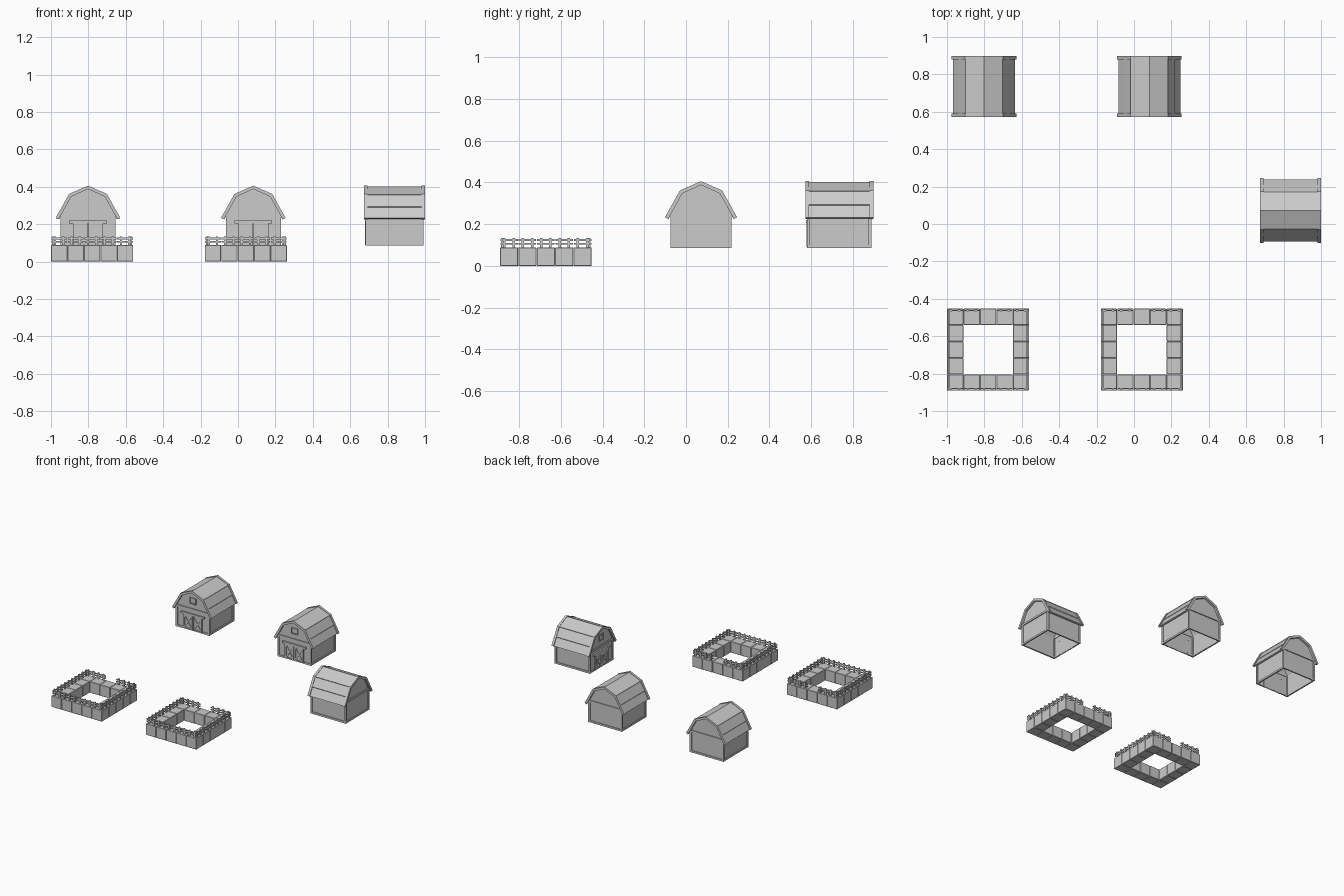
import bpy, bmesh, math
from mathutils import Matrix, Vector

if "Cube" in bpy.data.objects:
    bpy.data.objects.remove(bpy.data.objects["Cube"])


def finish(bm, name, place):
    bmesh.ops.transform(bm, matrix=place, verts=bm.verts)
    me = bpy.data.meshes.new(name)
    bm.to_mesh(me)
    bm.free()
    ob = bpy.data.objects.new(name, me)
    bpy.context.collection.objects.link(ob)
    return ob


def box(bm, x0, x1, y0, y1, z0, z1):
    m = Matrix.Translation(((x0 + x1) / 2, (y0 + y1) / 2, (z0 + z1) / 2))
    m = m @ Matrix.Diagonal((x1 - x0, y1 - y0, z1 - z0, 1))
    bmesh.ops.create_cube(bm, size=1, matrix=m)


def bar(bm, a, b, width, y0, y1):
    # flat board between two (x, z) points
    a, b = Vector(a), Vector(b)
    d, c = b - a, (a + b) / 2
    m = Matrix.Translation((c.x, (y0 + y1) / 2, c.y))
    m = m @ Matrix.Rotation(-math.atan2(d.y, d.x), 4, 'Y')
    m = m @ Matrix.Diagonal((d.length, y1 - y0, width, 1))
    bmesh.ops.create_cube(bm, size=1, matrix=m)


def prism(bm, pts, y0, y1):
    # (x, z) outline extruded along y
    f = bm.faces.new([bm.verts.new((x, y0, z)) for x, z in pts])
    r = bmesh.ops.extrude_face_region(bm, geom=[f], use_keep_orig=True)
    vs = [v for v in r['geom'] if isinstance(v, bmesh.types.BMVert)]
    bmesh.ops.translate(bm, vec=(0, y1 - y0, 0), verts=vs)
    bmesh.ops.recalc_face_normals(bm, faces=bm.faces)


def mirrored(half):
    return half + [(-x, z) for x, z in reversed(half) if x > 0]


def gambrel(bm, outer, inner, y0, y1):
    prism(bm, mirrored(outer) + mirrored(inner)[::-1], y0, y1)


BASE = 0.087


def barn(name, x, y, turn):
    place = Matrix.Translation((x, y, 0)) @ Matrix.Rotation(turn, 4, 'Z')

    # hollow shell, open underneath
    bm = bmesh.new()
    prism(bm, mirrored([(0.139, BASE), (0.139, 0.262), (0.091, 0.348), (0, 0.390)]), -0.147, 0.147)
    low = [f for f in bm.faces if f.calc_center_median().z < BASE + 0.001]
    bmesh.ops.delete(bm, geom=low, context='FACES')
    finish(bm, name + "_walls", place)

    # corner posts, sill boards and gable boards
    bm = bmesh.new()
    for s in (-1, 1):
        for t in (-1, 1):
            xs, ys = sorted((s * 0.133, s * 0.147)), sorted((t * 0.140, t * 0.154))
            box(bm, *xs, *ys, BASE, 0.25)
        xs = sorted((s * 0.135, s * 0.146))
        box(bm, *xs, -0.14, 0.14, BASE, BASE + 0.014)
        box(bm, *sorted((s * 0.085, s * 0.133)), -0.153, -0.143, BASE, BASE + 0.014)
        box(bm, -0.146, 0.146, *sorted((s * 0.144, s * 0.154)), 0.245, 0.260)
    box(bm, -0.133, 0.133, 0.143, 0.153, BASE, BASE + 0.014)
    finish(bm, name + "_frame_boards", place)

    # main roof with overlapping lower and upper courses
    bm = bmesh.new()
    gambrel(bm, [(0.166, 0.232), (0.134, 0.290), (0.136, 0.294), (0.098, 0.356),
                 (0.100, 0.360), (0, 0.402)],
            [(0.154, 0.228), (0.091, 0.347), (0.091, 0.347), (0.090, 0.348),
             (0.089, 0.349), (0, 0.390)], -0.150, 0.150)
    finish(bm, name + "_roof", place)

    # heavier edge boards at both roof ends
    bm = bmesh.new()
    for y0 in (-0.163, 0.145):
        gambrel(bm, [(0.173, 0.233), (0.101, 0.362), (0, 0.406)],
                [(0.157, 0.226), (0.090, 0.347), (0, 0.388)], y0, y0 + 0.018)
    finish(bm, name + "_roof_edges", place)

    # pair of cross-braced doors with a sliding rail above
    bm = bmesh.new()
    for c in (-0.041, 0.041):
        x0, x1, z0, z1 = c - 0.039, c + 0.039, BASE + 0.003, 0.205
        box(bm, x0, x1, -0.151, -0.146, z0, z1)
        for xa in (x0, x1 - 0.010):
            box(bm, xa, xa + 0.010, -0.157, -0.150, z0, z1)
        for za in (z0, z1 - 0.010):
            box(bm, x0, x1, -0.156, -0.150, za, za + 0.010)
        bar(bm, (x0 + 0.007, z0 + 0.007), (x1 - 0.007, z1 - 0.007), 0.009, -0.1555, -0.150)
        bar(bm, (x0 + 0.007, z1 - 0.007), (x1 - 0.007, z0 + 0.007), 0.009, -0.1550, -0.150)
    finish(bm, name + "_doors", place)
    bm = bmesh.new()
    box(bm, -0.101, 0.101, -0.159, -0.146, 0.205, 0.220)
    finish(bm, name + "_door_rail", place)

    # loft window
    bm = bmesh.new()
    box(bm, -0.022, 0.022, -0.149, -0.146, 0.302, 0.340)
    for z in (0.297, 0.337):
        box(bm, -0.028, 0.028, -0.155, -0.146, z, z + 0.007)
    for xa in (-0.028, 0.021):
        box(bm, xa, xa + 0.007, -0.155, -0.146, 0.304, 0.337)
    finish(bm, name + "_loft_window", place)


def pen(name, x, y):
    place = Matrix.Translation((x, y, 0))
    step = 0.088

    # ring of sixteen ground blocks
    bm = bmesh.new()
    h = step / 2 - 0.0007
    for i in range(-2, 3):
        for j in range(-2, 3):
            if max(abs(i), abs(j)) == 2:
                cx, cy = i * step, j * step
                box(bm, cx - h, cx + h, cy - h, cy + h, 0, 0.088)
    bmesh.ops.bevel(bm, geom=bm.edges[:], offset=0.002, segments=1, affect='EDGES')
    finish(bm, name + "_blocks", place)

    # fence pieces on every outer block edge, with a gateway at the back
    bm = bmesh.new()
    for side in range(4):
        part = bmesh.new()
        for i in range(-2, 3):
            if side == 2 and i == 0:
                continue
            c = i * step
            for px in (c - 0.022, c + 0.022):
                box(part, px - 0.006, px + 0.006, -0.214, -0.205, 0.086, 0.135)
            for z in (0.102, 0.119):
                box(part, c - 0.042, c + 0.042, -0.211, -0.206, z, z + 0.009)
        bmesh.ops.rotate(part, verts=part.verts, matrix=Matrix.Rotation(side * math.pi / 2, 3, 'Z'))
        tmp = bpy.data.meshes.new("fence_side")
        part.to_mesh(tmp)
        part.free()
        bm.from_mesh(tmp)
        bpy.data.meshes.remove(tmp)
    finish(bm, name + "_fence", place)


barn("left_barn", -0.802, 0.735, 0)
barn("middle_barn", 0.082, 0.735, 0)
barn("right_barn", 0.837, 0.072, -math.pi / 2)
pen("left_pen", -0.780, -0.672)
pen("middle_pen", 0.042, -0.672)
